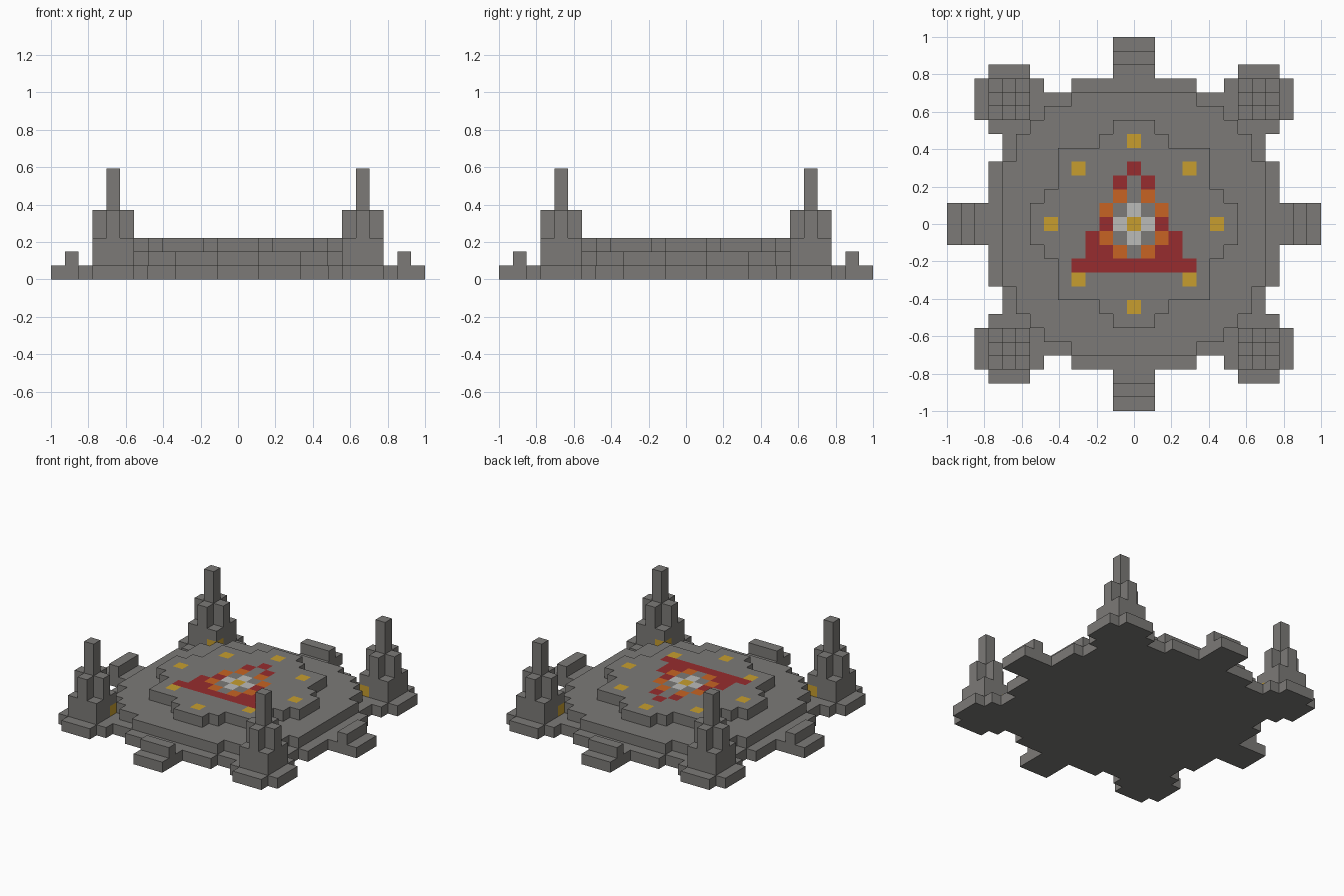
import bpy, bmesh

U = 2 / 27  # size of one block

cube = bpy.data.objects.get("Cube")
if cube:
    bpy.data.objects.remove(cube, do_unlink=True)


def material(name, rgb):
    mat = bpy.data.materials.new(name)
    mat.use_nodes = True
    linear = [(c / 255 / 12.92) if c < 11 else ((c / 255 + 0.055) / 1.055) ** 2.4 for c in rgb]
    mat.diffuse_color = (*linear, 1)
    mat.node_tree.nodes["Principled BSDF"].inputs["Base Color"].default_value = (*linear, 1)
    return mat


PALETTE = [
    material("stone_grey", (124, 122, 119)),
    material("gold", (199, 158, 47)),
    material("dark_red", (151, 44, 46)),
    material("orange", (199, 100, 36)),
    material("pale_grey", (187, 187, 185)),
]
CODES = ".grol"


def add_tier(bm, cells, z0, z1):
    """Stack one block layer; cells maps (x, y) to a colour index."""
    for (x, y), colour in cells.items():
        def quad(points):
            verts = [bm.verts.new((px * U, py * U, pz * U)) for px, py, pz in points]
            bm.faces.new(verts).material_index = colour
        ring = [(x - .5, y - .5), (x + .5, y - .5), (x + .5, y + .5), (x - .5, y + .5)]
        quad([(*p, z1) for p in ring])
        quad([(*p, z0) for p in reversed(ring)])
        for i, step in enumerate([(0, -1), (1, 0), (0, 1), (-1, 0)]):
            if (x + step[0], y + step[1]) not in cells:
                a, b = ring[i], ring[(i + 1) % 4]
                quad([(*a, z0), (*b, z0), (*b, z1), (*a, z1)])


def build(name, tiers, simplify=True):
    bm = bmesh.new()
    for cells, z0, z1 in tiers:
        part = bmesh.new()
        add_tier(part, cells, z0, z1)
        bmesh.ops.remove_doubles(part, verts=part.verts, dist=U / 100)
        if simplify:
            bmesh.ops.dissolve_limit(part, angle_limit=0.01, verts=part.verts,
                                     edges=part.edges, delimit={'MATERIAL'})
        temp = bpy.data.meshes.new("tier")
        part.to_mesh(temp)
        part.free()
        bm.from_mesh(temp)
        bpy.data.meshes.remove(temp)
    mesh = bpy.data.meshes.new(name)
    bm.to_mesh(mesh)
    bm.free()
    for mat in PALETTE:
        mesh.materials.append(mat)
    obj = bpy.data.objects.new(name, mesh)
    bpy.context.collection.objects.link(obj)


def stepped(steps):
    """Cells of a four-way symmetric plan made of crossed rectangles."""
    return {(x, y): 0 for x in range(-13, 14) for y in range(-13, 14)
            if any((abs(x) <= a and abs(y) <= b) or (abs(x) <= b and abs(y) <= a)
                   for a, b in steps)}


# Ground slab with four arms and a cross-shaped foot under each tower
ground = stepped([(1, 13), (4, 10), (6, 9), (7, 7)])
for x in range(-11, 12):
    for y in range(-11, 12):
        dx, dy = abs(abs(x) - 9), abs(abs(y) - 9)
        if max(dx, dy) <= 2 and min(dx, dy) <= 1:
            ground[x, y] = 0
build("ground_slab", [(ground, 0, 1)])

# Middle terrace
build("middle_terrace", [(stepped([(4, 9), (6, 8), (7, 7)]), 1, 2)])

# Top platform with the coloured floor emblem, mirrored left to right
EMBLEM = {6: "g", 4: "r...g", 3: ".r", 2: ".o", 1: "l.o", 0: "glr...g",
          -1: "l.or", -2: ".orr", -3: "rrrrr", -4: "....g", -6: "g"}
platform = stepped([(1, 7), (2, 6), (5, 5)])
for y, row in EMBLEM.items():
    for x, code in enumerate(row):
        platform[x, y] = platform[-x, y] = CODES.index(code)
build("top_platform", [(platform, 2, 3)], simplify=False)

# Corner towers: square block, cross-shaped shoulders, spire
for sx, side in ((1, "left"), (-1, "right")):
    for sy, end in ((-1, "front"), (1, "back")):
        def around(reach):
            return {(sx * 9 + i, sy * 9 + j): 0 for i in (-1, 0, 1) for j in (-1, 0, 1)
                    if abs(i) + abs(j) <= reach}
        lower = around(2)
        lower[sx * 8, sy * 8] = CODES.index("g")  # gold block at the inner corner
        build(f"{end}_{side}_tower", [(lower, 1, 2), (around(2), 2, 3),
                                      (around(1), 3, 5), (around(0), 5, 8)])

# Low curb across each arm
for name, dx, dy in (("front", 0, -1), ("back", 0, 1), ("left", 1, 0), ("right", -1, 0)):
    curb = {(dx * 12 + dy * k, dy * 12 + dx * k): 0 for k in (-1, 0, 1)}
    build(f"{name}_curb", [(curb, 1, 2)])
